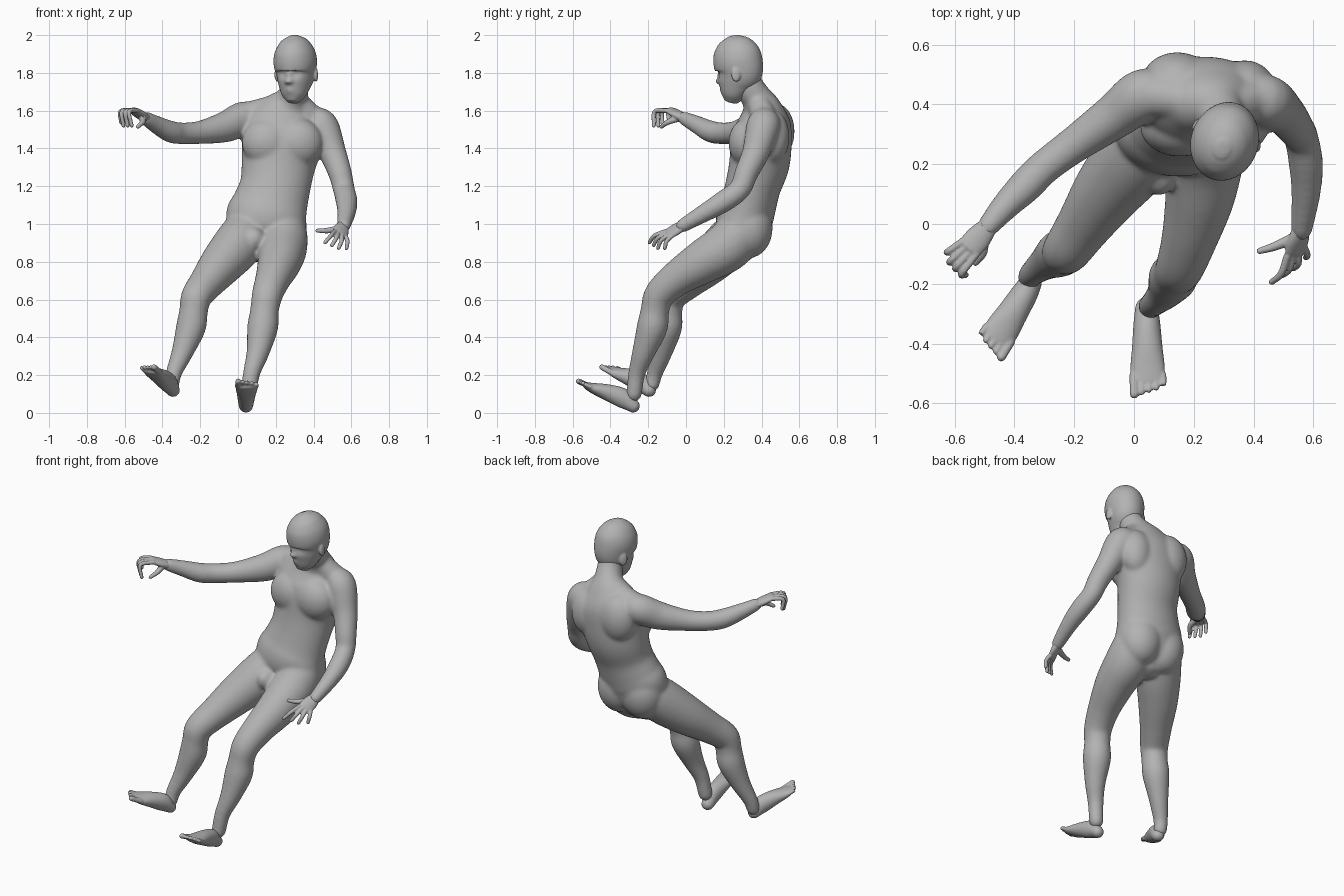
import bpy, bmesh, math
from mathutils import Vector, Matrix, Euler

cube = bpy.data.objects.get("Cube")
if cube:
    bpy.data.objects.remove(cube)

skin = bpy.data.materials.new("grey_skin")
skin.use_nodes = True
GREY = (.45, .45, .45, 1)
skin.diffuse_color = GREY
skin.node_tree.nodes["Principled BSDF"].inputs["Base Color"].default_value = GREY

clay = bmesh.new()
X_AXIS = Vector((1, 0, 0))


def catmull(p, q, r, s, t):
    return (q * 2 + (r - p) * t + (p * 2 - q * 5 + r * 4 - s) * t * t
            + (q * 3 - p - r * 3 + s) * t ** 3) / 2


def loft(sections, side=X_AXIS, steps=6, count=24, dome=1):
    """Closed tube through (x, y, z, half_width, half_depth) sections with domed ends."""
    pts = [Vector(tuple(s) + (s[3],) * (5 - len(s))) for s in sections]
    pts = [pts[0] * 2 - pts[1]] + pts + [pts[-1] * 2 - pts[-2]]
    path = []
    for i in range(1, len(pts) - 2):
        path += [catmull(*pts[i - 1:i + 3], k / steps) for k in range(steps)]
    path.append(pts[-2])
    place = [Vector(p[:3]) for p in path]
    last = len(path) - 1
    stations = []
    for i, p in enumerate(path):
        tangent = (place[min(i + 1, last)] - place[max(i - 1, 0)]).normalized()
        stations.append((place[i], tangent, p[3], p[4]))

    def cap(station, sign):
        c, t, a, b = station
        height = sign * dome * min(a, b)
        angles = [math.radians(d) for d in (30, 60, 85)]
        return [(c + t * height * math.sin(g), t, a * math.cos(g), b * math.cos(g))
                for g in angles]
    stations = cap(stations[0], -1)[::-1] + stations + cap(stations[-1], 1)
    rings = []
    for c, t, a, b in stations:
        s = (side - t * side.dot(t)).normalized()
        n = t.cross(s)
        turn = [math.tau * k / count for k in range(count)]
        rings.append([clay.verts.new(c + s * a * math.cos(g) + n * b * math.sin(g))
                      for g in turn])
    for low, high in zip(rings, rings[1:]):
        for k in range(count):
            j = (k + 1) % count
            clay.faces.new((low[k], low[j], high[j], high[k]))
    clay.faces.new(rings[0][::-1])
    clay.faces.new(rings[-1])
    return [v for ring in rings for v in ring]


def blob(center, radii, turn=Matrix()):
    matrix = Matrix.Translation(center) @ turn @ Matrix.Diagonal((*radii, 1))
    bmesh.ops.create_uvsphere(clay, u_segments=32, v_segments=20, radius=1, matrix=matrix)


def finish(name, voxel, rounds):
    """Fuse the shapes made so far into one smooth-skinned object."""
    bmesh.ops.recalc_face_normals(clay, faces=clay.faces)
    mesh = bpy.data.meshes.new(name)
    clay.to_mesh(mesh)
    clay.clear()
    mesh.materials.append(skin)
    obj = bpy.data.objects.new(name, mesh)
    bpy.context.collection.objects.link(obj)
    fuse = obj.modifiers.new("fuse_shapes", 'REMESH')
    fuse.mode = 'VOXEL'
    fuse.voxel_size = voxel
    fuse.use_smooth_shade = True
    soften = obj.modifiers.new("soften_joins", 'SMOOTH')
    soften.factor = .5
    soften.iterations = rounds


# torso and neck
loft([(.14, .28, .89, .12, .1), (.145, .30, .95, .185, .135), (.15, .31, 1.03, .215, .152),
      (.17, .33, 1.10, .2, .148), (.197, .355, 1.2, .187, .147), (.215, .388, 1.32, .197, .16),
      (.235, .40, 1.44, .217, .16), (.247, .41, 1.53, .21, .145), (.265, .40, 1.61, .15, .107),
      (.285, .375, 1.665, .088, .083), (.30, .34, 1.72, .075, .077),
      (.303, .31, 1.8, .07, .07)], count=40)

# trapezius slopes, shoulder blades, chest, buttocks and groin
loft([(.27, .38, 1.65, .06), (.14, .42, 1.60, .07), (.04, .43, 1.57, .075)])
loft([(.31, .38, 1.65, .06), (.38, .41, 1.57, .07), (.43, .41, 1.54, .07)])
blob((.145, .475, 1.49), (.12, .1, .15))
blob((.37, .46, 1.46), (.1, .088, .14))
for x in (.155, .315):
    blob((x, .325, 1.43), (.135, .1, .13))
for x in (.07, .235):
    blob((x, .335, .98), (.13, .124, .16))
blob((.085, .17, .92), (.06, .075, .065))

# arms, shoulder to wrist
loft([(.10, .43, 1.56, .07), (.03, .43, 1.56, .089), (-.065, .36, 1.515, .083, .077),
      (-.2, .265, 1.485, .062), (-.3, .19, 1.48, .058), (-.36, .13, 1.49, .058),
      (-.43, .06, 1.525, .048), (-.49, -.01, 1.56, .037)], Vector((0, 0, 1)))
loft([(.38, .41, 1.53, .07), (.44, .41, 1.52, .09), (.50, .37, 1.38, .073),
      (.54, .32, 1.27, .063), (.56, .285, 1.185, .058), (.575, .2, 1.12, .058),
      (.575, .1, 1.06, .049), (.56, -.02, .99, .037)])

# legs, hip to ankle
loft([(.1, .34, 1.07, .09), (.06, .3, .975, .125), (.0, .22, .89, .132),
      (-.085, .115, .79, .117), (-.165, 0, .69, .094), (-.22, -.08, .615, .082),
      (-.235, -.095, .54, .076), (-.25, -.1, .45, .079), (-.295, -.13, .32, .058),
      (-.34, -.165, .21, .043), (-.35, -.18, .15, .04)])
loft([(.21, .34, 1.07, .09), (.235, .3, .975, .125), (.235, .22, .88, .132),
      (.22, .09, .80, .117), (.185, -.05, .71, .094), (.155, -.14, .625, .082),
      (.14, -.165, .54, .076), (.13, -.18, .45, .082), (.105, -.225, .32, .061),
      (.072, -.26, .21, .046), (.055, -.275, .1, .042)])
finish("body", .0085, 20)


def foot(name, heel, toe, side):
    """Foot from the heel centre to the tip of the toes; side points to the big toe."""
    heel, toe, side = Vector(heel), Vector(toe), Vector(side).normalized()
    along = toe - heel
    up = side.cross(along).normalized()
    up = up if up.z > 0 else -up
    profile = [(0, 0, .038, .036), (.2, .014, .045, .052), (.45, .01, .051, .045),
               (.68, 0, .058, .031), (.82, -.004, .055, .02)]
    loft([(*(heel + along * t + up * lift), w, h) for t, lift, w, h in profile], side)
    for k in range(5):
        offset = side * (.046 - .0245 * k)
        size = .0155 if k == 0 else .0115
        tip = .98 - .025 * k
        loft([(*(heel + along * t + offset), size) for t in (.76, .87, tip)], side, 3, 12)
    finish(name, .005, 5)


foot("right_foot", (-.345, -.195, .12), (-.485, -.425, .25), (.84, -.54, -.12))
foot("left_foot", (.042, -.28, .037), (.047, -.575, .17), (-1, 0, 0))


def hand(name, wrist, knuckle, bend, tip, spread, fan, thumb):
    """Palm, four fingers spread from the little finger to the index, and a thumb."""
    wrist, knuckle, bend, tip, spread = map(Vector, (wrist, knuckle, bend, tip, spread))
    middle = wrist.lerp(knuckle, .55)
    loft([(*wrist, .03, .025), (*middle, .043, .022), (*knuckle, .043, .017)], spread)
    for k in range(4):
        shift = spread * (k - 1.5) / 1.5
        reach = .8 if k == 0 else 1
        joints = [knuckle + shift * .85,
                  knuckle.lerp(bend, reach) + shift * (1 + fan) / 2,
                  knuckle.lerp(tip, reach) + shift * fan]
        loft([(*j, r) for j, r in zip(joints, (.013, .012, .0105))], spread, 5, 12)
    loft([(*p, r) for p, r in zip(thumb, (.02, .015, .011))], spread, 5, 12)
    finish(name, .004, 5)


hand("right_hand", (-.48, 0, 1.555), (-.55, -.08, 1.6), (-.605, -.135, 1.595),
     (-.595, -.135, 1.52), (.025, -.027, 0), 1.3,
     [(-.505, -.04, 1.56), (-.505, -.095, 1.54), (-.53, -.13, 1.515)])
hand("left_hand", (.56, -.01, .995), (.54, -.09, .95), (.535, -.14, .92),
     (.515, -.16, .88), (-.032, -.02, .013), 1.7,
     [(.54, -.045, .975), (.47, -.075, .965), (.42, -.09, .965)])

# head: lofted skull with sculpted face, turned to its right and nodding
nod = Matrix.Translation((.303, .275, 1.86)) @ Euler(
    (math.radians(11), 0, math.radians(-19))).to_matrix().to_4x4()
skull = [(-.078, -.2, .034, .038), (-.062, -.168, .064, .064), (-.034, -.115, .087, .096),
         (-.005, -.06, .104, .125), (0, 0, .113, .132), (0, .055, .104, .123),
         (0, .1, .079, .094), (0, .122, .055, .065), (0, .134, .031, .037)]
head = loft([(0, *s) for s in skull], steps=8, count=64, dome=.22)
# features: centre x, centre z, spread, push
features = {
    "eye_socket": (.038, -.047, .014, -.006),
    "nose_bridge": (0, -.047, .011, .01),
    "nose_tip": (0, -.08, .012, .023),
    "nostril": (.014, -.086, .008, .007),
    "lips": (0, -.132, .015, .007),
    "cheek": (.052, -.085, .022, .004),
}
for v in head:
    if v.co.y < -.03:
        push = 0
        for cx, cz, spread, amount in features.values():
            gap = (abs(v.co.x) - cx) ** 2 + (v.co.z - cz) ** 2
            push += amount * math.exp(-gap / (2 * spread ** 2))
        v.co.y -= push
    v.co = nod @ v.co

# ears
for sign in (-1, 1):
    tilt = Euler((math.radians(-10), 0, sign * math.radians(20))).to_matrix().to_4x4()
    blob(nod @ Vector((sign * .106, .012, -.07)), (.012, .025, .041),
         nod.to_3x3().to_4x4() @ tilt)
finish("head", .005, 5)
clay.free()
